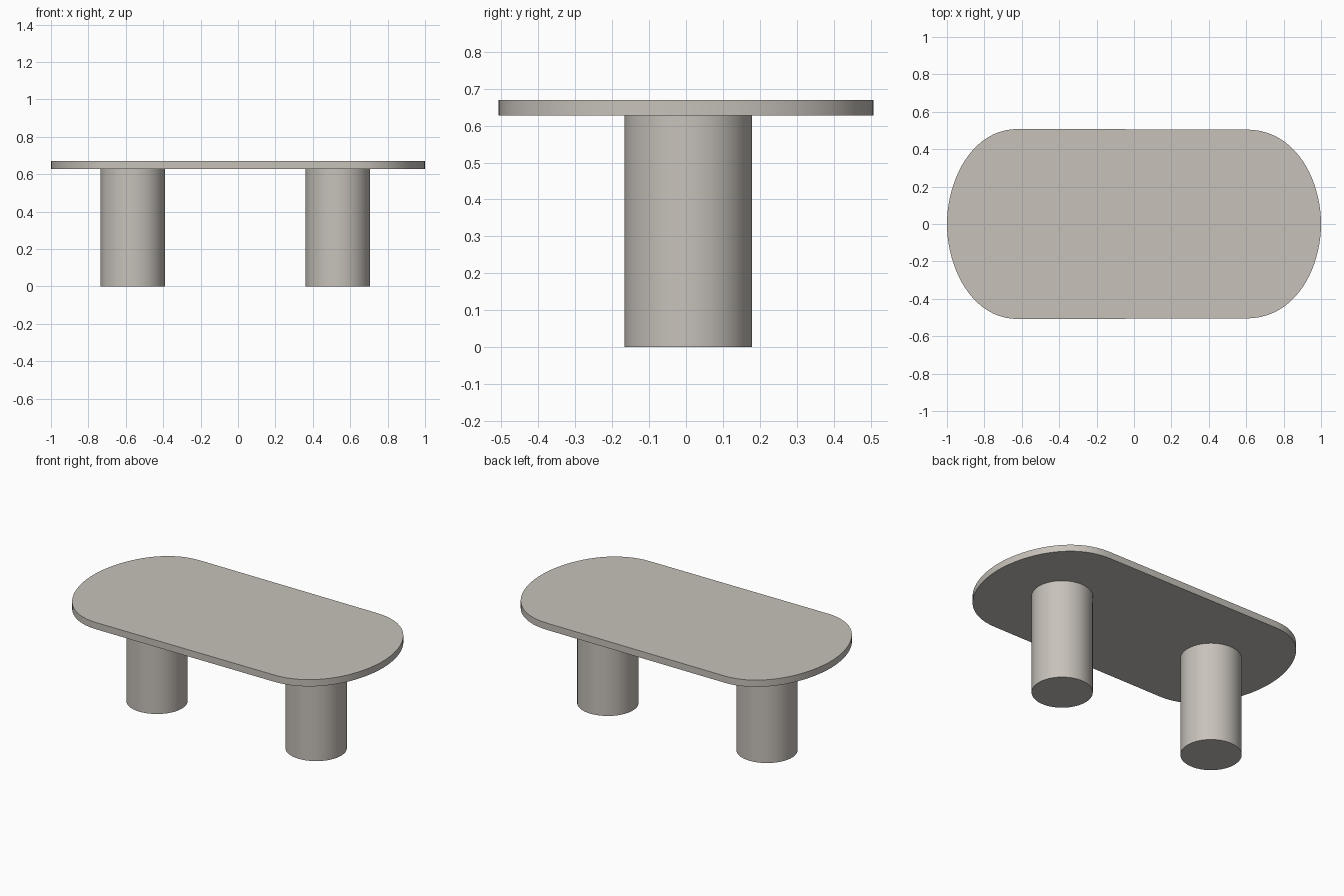
import bpy, bmesh, math

if "Cube" in bpy.data.objects:
    bpy.data.objects.remove(bpy.data.objects["Cube"])

stone = bpy.data.materials.new("warm grey stone")
stone.diffuse_color = (0.57, 0.535, 0.49, 1)
stone.use_nodes = True
stone.node_tree.nodes["Principled BSDF"].inputs["Base Color"].default_value = stone.diffuse_color


def extrude_outline(name, outline, z0, z1):
    """Closed prism from a counter-clockwise outline, smooth sides and crisp rims."""
    bm = bmesh.new()
    face = bm.faces.new([bm.verts.new((x, y, z0)) for x, y in outline])
    geo = bmesh.ops.extrude_face_region(bm, geom=[face], use_keep_orig=True)
    top = [g for g in geo["geom"] if isinstance(g, bmesh.types.BMVert)]
    bmesh.ops.translate(bm, verts=top, vec=(0, 0, z1 - z0))
    bmesh.ops.recalc_face_normals(bm, faces=bm.faces)
    mesh = bpy.data.meshes.new(name)
    bm.to_mesh(mesh)
    bm.free()
    obj = bpy.data.objects.new(name, mesh)
    bpy.context.collection.objects.link(obj)
    mesh.materials.append(stone)
    bpy.ops.object.select_all(action="DESELECT")
    obj.select_set(True)
    bpy.context.view_layer.objects.active = obj
    bpy.ops.object.shade_smooth_by_angle(angle=math.radians(40))
    return obj


def bezier(p, steps=20):
    """Sample a cubic curve, leaving out its last point."""
    for i in range(steps):
        t = i / steps
        w = ((1 - t) ** 3, 3 * t * (1 - t) ** 2, 3 * t * t * (1 - t), t ** 3)
        yield tuple(sum(k * q[a] for k, q in zip(w, p)) for a in (0, 1))


# Tabletop: long straight sides with bowed, softly cornered ends
right = [(1, 0), (1, 0.23), (0.87, 0.505), (0.60, 0.505)]
left = [(-0.62, 0.508), (-0.87, 0.508), (-1, 0.23), (-1, 0)]
flip = lambda pts: [(x, -y) for x, y in reversed(pts)]
outline = []
for quarter in (right, left, flip(left), flip(right)):
    outline += list(bezier(quarter))
    if quarter[-1][1] != 0:
        outline.append(quarter[-1])
extrude_outline("tabletop", outline, 0.627, 0.669)

# Two cylindrical pedestal legs
for name, cx in (("left_leg", -0.562), ("right_leg", 0.534)):
    ring = [(cx + 0.173 * math.cos(math.tau * i / 64),
             0.006 + 0.173 * math.sin(math.tau * i / 64)) for i in range(64)]
    extrude_outline(name, ring, 0, 0.627)
